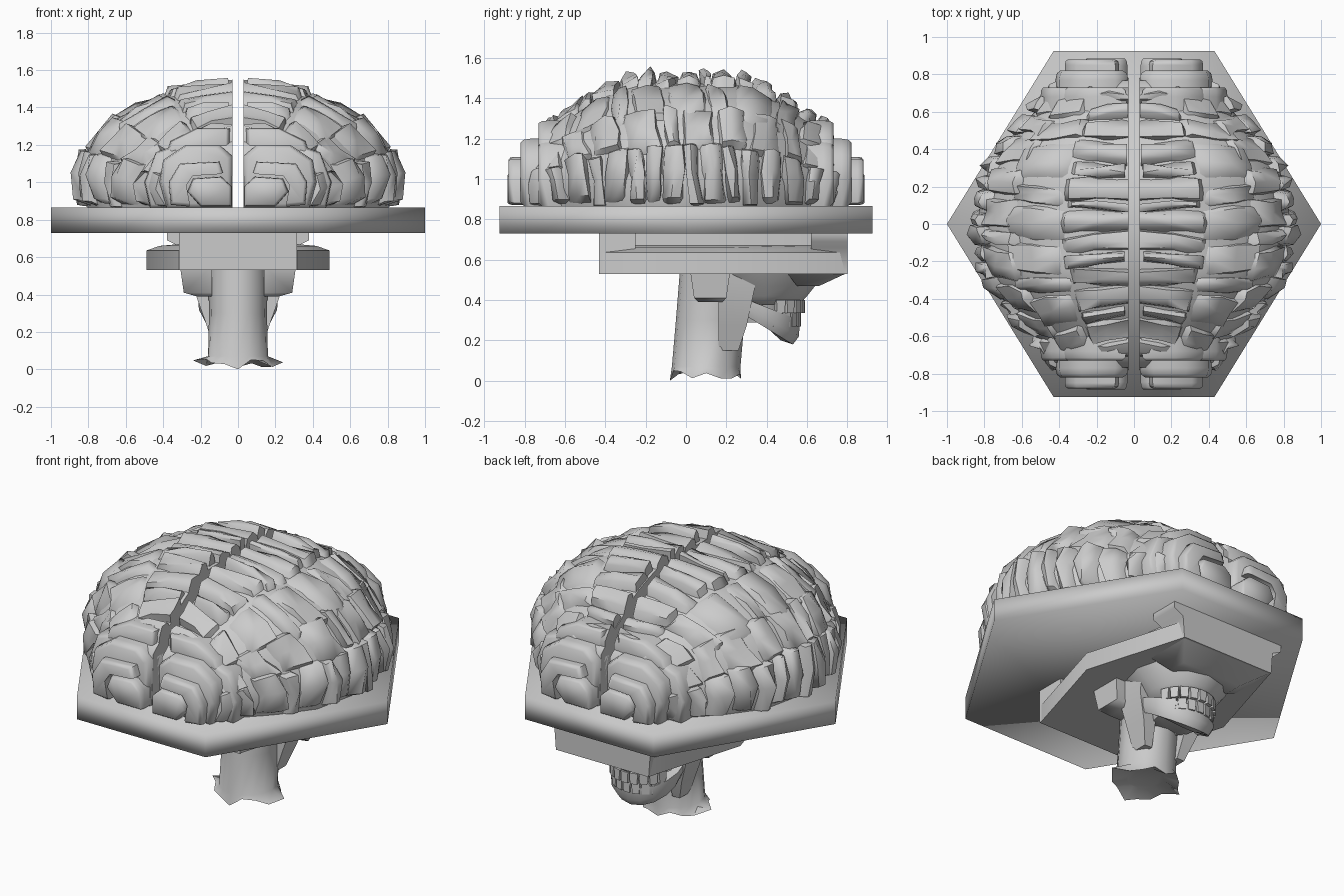
import bpy, bmesh, math, random
from mathutils import Vector

if "Cube" in bpy.data.objects:
    bpy.data.objects.remove(bpy.data.objects["Cube"])

random.seed(7)
grey = bpy.data.materials.new("stone grey")
grey.diffuse_color = (0.6, 0.6, 0.6, 1)
grey.use_nodes = True
grey.node_tree.nodes["Principled BSDF"].inputs["Base Color"].default_value = grey.diffuse_color


def finish(name, bm, mirror=None, angle=65):
    bmesh.ops.recalc_face_normals(bm, faces=bm.faces)
    me = bpy.data.meshes.new(name)
    bm.to_mesh(me)
    bm.free()
    me.materials.append(grey)
    ob = bpy.data.objects.new(name, me)
    bpy.context.collection.objects.link(ob)
    if mirror:
        ob.modifiers.new("mirror", 'MIRROR').use_axis = mirror
    bpy.ops.object.select_all(action='DESELECT')
    ob.select_set(True)
    bpy.context.view_layer.objects.active = ob
    bpy.ops.object.shade_smooth_by_angle(angle=math.radians(angle))
    return ob


def loft(bm, rings):
    """Skin closed rings of equal length and cap both ends."""
    vs = [[bm.verts.new(p) for p in r] for r in rings]
    n = len(vs[0])
    for a, b in zip(vs, vs[1:]):
        for i in range(n):
            bm.faces.new((a[i], a[(i + 1) % n], b[(i + 1) % n], b[i]))
    bm.faces.new(vs[0])
    bm.faces.new(vs[-1])


def ellipse(cy, rx, ry, z, n=12):
    return [(rx * math.sin(2 * math.pi * i / n), cy + ry * math.cos(2 * math.pi * i / n), z)
            for i in range(n)]


def rect(x0, x1, y0, y1, z):
    return [(x0, y0, z), (x1, y0, z), (x1, y1, z), (x0, y1, z)]


def hexagon(w, cy, half_y, end_w, z):
    return [(-w, cy, z), (-end_w, cy - half_y, z), (end_w, cy - half_y, z),
            (w, cy, z), (end_w, cy + half_y, z), (-end_w, cy + half_y, z)]


# --- big hexagonal tray, softly shaded ---
bm = bmesh.new()
loft(bm, [hexagon(1, 0, 0.925, 0.43, z) for z in (0.73, 0.865)])
finish("hexagonal_tray", bm, None, 100)

# --- small stepped hexagonal cap under the tray ---
bm = bmesh.new()
loft(bm, [hexagon(w, 0.18, h, e, z) for w, h, e, z in
          ((0.49, 0.61, 0.31, 0.53), (0.49, 0.61, 0.31, 0.635),
           (0.42, 0.52, 0.28, 0.66), (0.31, 0.46, 0.24, 0.67), (0.31, 0.46, 0.24, 0.74))])
loft(bm, [rect(-0.315, 0.315, -0.43, -0.25, z) for z in (0.53, 0.74)])
loft(bm, [rect(-w, w, y0, 0.8, z) for w, y0, z in
          ((0.31, 0.62, 0.53), (0.32, 0.62, 0.66), (0.38, 0.62, 0.69), (0.38, 0.62, 0.74))])
loft(bm, [rect(-0.2, 0.2, 0.55, 0.66, 0.47), rect(-0.31, 0.31, 0.5, 0.8, 0.535)])
finish("stepped_cap", bm)

# --- brain: surface of one hemisphere, then rows of raised folds ---
WIDTH = [(0, 0.865), (0.3, 0.80), (0.5, 0.65), (0.65, 0.50), (0.78, 0.40)]
HEIGHT = [(0, 0.645), (0.25, 0.645), (0.45, 0.57), (0.6, 0.46), (0.68, 0.41), (0.78, 0.33)]


def table(t, k):
    k = min(abs(k), t[-1][0])
    for (a, va), (b, vb) in zip(t, t[1:]):
        if k <= b:
            return va + (vb - va) * (k - a) / (b - a)


def surf(y, deg, off):
    c = max(0, math.cos(math.radians(deg)))
    s = max(0, math.sin(math.radians(deg)))
    p = Vector((0.03 + (table(WIDTH, y) - 0.03) * c ** 0.84, y, 0.86 + table(HEIGHT, y) * s ** 0.86))
    n = Vector((c, 0.9 * y * abs(y), s)).normalized()
    p += n * off
    if deg < 8:
        p.x -= 0.05 * (1 - deg / 8)          # tuck in at the base
    p.x, p.z = max(p.x, 0.03), max(p.z, 0.86)
    return p


def fold(bm, y0, y1, a0, a1, h, inner=False, skew=0.0):
    fy = (0, 0.15, 0.5, 0.85, 1)
    fa = (0, 0.2, 0.6, 1, 1) if inner else (0, 0.15, 0.5, 0.85, 1)
    grid = []
    for i, u in enumerate(fy):
        row = []
        for j, v in enumerate(fa):
            edge = i in (0, 4) or j in (0, 4)
            o = -0.045 if edge else h * (1 if i == 2 else 0.6) + random.uniform(-0.018, 0.015)
            y = y0 + (y1 - y0) * u + skew * (v - 0.5) + random.uniform(-0.012, 0.012)
            row.append(bm.verts.new(surf(y, a0 + (a1 - a0) * v, o)))
        grid.append(row)
    for i in range(4):
        for j in range(4):
            bm.faces.new((grid[i][j], grid[i + 1][j], grid[i + 1][j + 1], grid[i][j + 1]))


def fold_row(bm, count, a0, a1, h, reach, inner=False):
    step = 2 * reach / count
    cuts = [-reach + step * i + (random.uniform(-0.25, 0.25) * step if 0 < i < count else 0)
            for i in range(count + 1)]
    for y0, y1 in zip(cuts, cuts[1:]):
        fold(bm, y0, y1, a0 + random.uniform(-4, 0), min(90, a1 + random.uniform(-1, 5)),
             h + random.uniform(-0.015, 0.012), inner, random.uniform(-0.05, 0.05))


bm = bmesh.new()
loft(bm, [[(0.03, y, 0.86)] + [surf(y, 10 * k, -0.012 if k < 8 else -0.025) for k in range(10)]
          for y in [-0.78 + 0.06 * i for i in range(27)]])
finish("brain_core", bm, (True, False, False))

bm = bmesh.new()
fold_row(bm, 16, 0, 26, 0.045, 0.77)
fold_row(bm, 10, 22, 46, 0.025, 0.75)
fold_row(bm, 9, 40, 70, 0.018, 0.74)
fold_row(bm, 15, 69, 90, 0.035, 0.74, True)
finish("brain_folds", bm, (True, False, False), 55)


# rounded end lobes, front and back
def lobe(bm, pts, y_in, y_out, round_by):
    cx = sum(p[0] for p in pts) / len(pts)
    cz = sum(p[1] for p in pts) / len(pts)
    rings = []
    for y, k in ((y_in, 1), (y_out + round_by, 1), (y_out + round_by * 0.3, 0.96), (y_out, 0.86)):
        rings.append([(cx + (x - cx) * k, y, cz + (z - cz) * k) for x, z in pts])
    loft(bm, rings)


bm = bmesh.new()
lobe(bm, [(0.03, 0.86), (0.38, 0.86), (0.42, 1.0), (0.40, 1.12), (0.28, 1.2), (0.10, 1.2), (0.03, 1.14)],
     -0.62, -0.82, 0.05)
# outer arm of the curled fold
lobe(bm, [(0.26, 0.87), (0.36, 0.88), (0.37, 1.0), (0.31, 1.1), (0.10, 1.11), (0.08, 1.05),
          (0.24, 1.04), (0.28, 0.98)], -0.74, -0.88, 0.03)
# inner curl
lobe(bm, [(0.035, 0.87), (0.20, 0.87), (0.27, 0.95), (0.24, 1.02), (0.09, 1.03), (0.035, 0.98)],
     -0.74, -0.885, 0.04)
lobe(bm, [(0.30, 0.86), (0.47, 0.86), (0.50, 1.0), (0.44, 1.16), (0.32, 1.2)], -0.56, -0.73, 0.05)
# arch above the end lobe
lobe(bm, [(0.04, 1.1), (0.40, 1.1), (0.36, 1.22), (0.22, 1.29), (0.04, 1.29)], -0.50, -0.73, 0.05)
finish("brain_end_lobes", bm, (True, True, False))

# --- neck with a torn lower edge ---
bm = bmesh.new()
torn = []
for i in range(16):
    a = 2 * math.pi * i / 16
    r = 1.3 if i in (4, 12) else random.uniform(0.95, 1.1)
    z = 0.0 if i == 8 else random.uniform(0.005, 0.06)
    torn.append((0.185 * r * math.sin(a), 0.1 + 0.18 * min(r, 1.0) * math.cos(a), z))
loft(bm, [ellipse(0.15, 0.16, 0.18, 0.55, 16), ellipse(0.12, 0.155, 0.17, 0.3, 16),
          ellipse(0.10, 0.16, 0.17, 0.07, 16), torn, ellipse(0.1, 0.1, 0.11, 0.06, 16)])
finish("neck", bm)

# --- upper skull and throat ---
bm = bmesh.new()
loft(bm, [ellipse(cy, rx, ry, z) for z, cy, rx, ry in
          ((0.55, 0.37, 0.30, 0.30), (0.47, 0.39, 0.25, 0.25),
           (0.42, 0.39, 0.20, 0.21), (0.375, 0.39, 0.17, 0.17))])
loft(bm, [ellipse(0.33, 0.16, 0.16, 0.40), ellipse(0.36, 0.13, 0.13, 0.29)])
finish("upper_skull", bm)

# jaw hinges and muscles hanging beside the neck
bm = bmesh.new()
loft(bm, [rect(0.14, 0.31, 0.02, 0.22, 0.55), rect(0.14, 0.29, 0.04, 0.20, 0.41),
          rect(0.14, 0.22, 0.06, 0.18, 0.39)])
loft(bm, [rect(0.12, 0.25, 0.16, 0.36, 0.55), rect(0.12, 0.23, 0.16, 0.33, 0.41),
          rect(0.10, 0.18, 0.16, 0.30, 0.27), rect(0.09, 0.14, 0.16, 0.26, 0.15)])
finish("jaw_hinge", bm, (True, False, False))

# lower jaw: a U-shaped band dropping to the chin
bm = bmesh.new()
rings = []
for k in range(-5, 6):
    a = math.radians(k * 21)
    drop = (1 + math.cos(a)) / 2
    lo, hi = 0.40 - 0.22 * drop, 0.46 - 0.16 * drop
    rings.append([((0.21 * r) * math.sin(a), 0.35 + d + 0.2 * r * math.cos(a), z)
                  for r, d, z in ((0.9, 0, lo), (1.0, 0.01, lo + 0.04), (1.02, 0.01, hi), (0.7, 0, hi),
                                  (0.6, 0, lo + 0.02))])
loft(bm, rings)
finish("lower_jaw", bm)

# teeth in two arcs
for name, cy, r, z0, z1 in (("upper_teeth", 0.40, 0.175, 0.335, 0.40), ("lower_teeth", 0.38, 0.175, 0.27, 0.335)):
    bm = bmesh.new()
    for k in range(-4, 5):
        a = math.radians(k * 17)
        rings = []
        for z, w in ((z0, 0.02), (z1, 0.024)):
            ring = []
            for du, dr in ((-w, -0.02), (w, -0.02), (w, 0.015), (-w, 0.015)):
                ring.append(((r + dr) * math.sin(a) + du * math.cos(a),
                             cy + (r + dr) * math.cos(a) - du * math.sin(a), z))
            rings.append(ring)
        loft(bm, rings)
    finish(name, bm)
